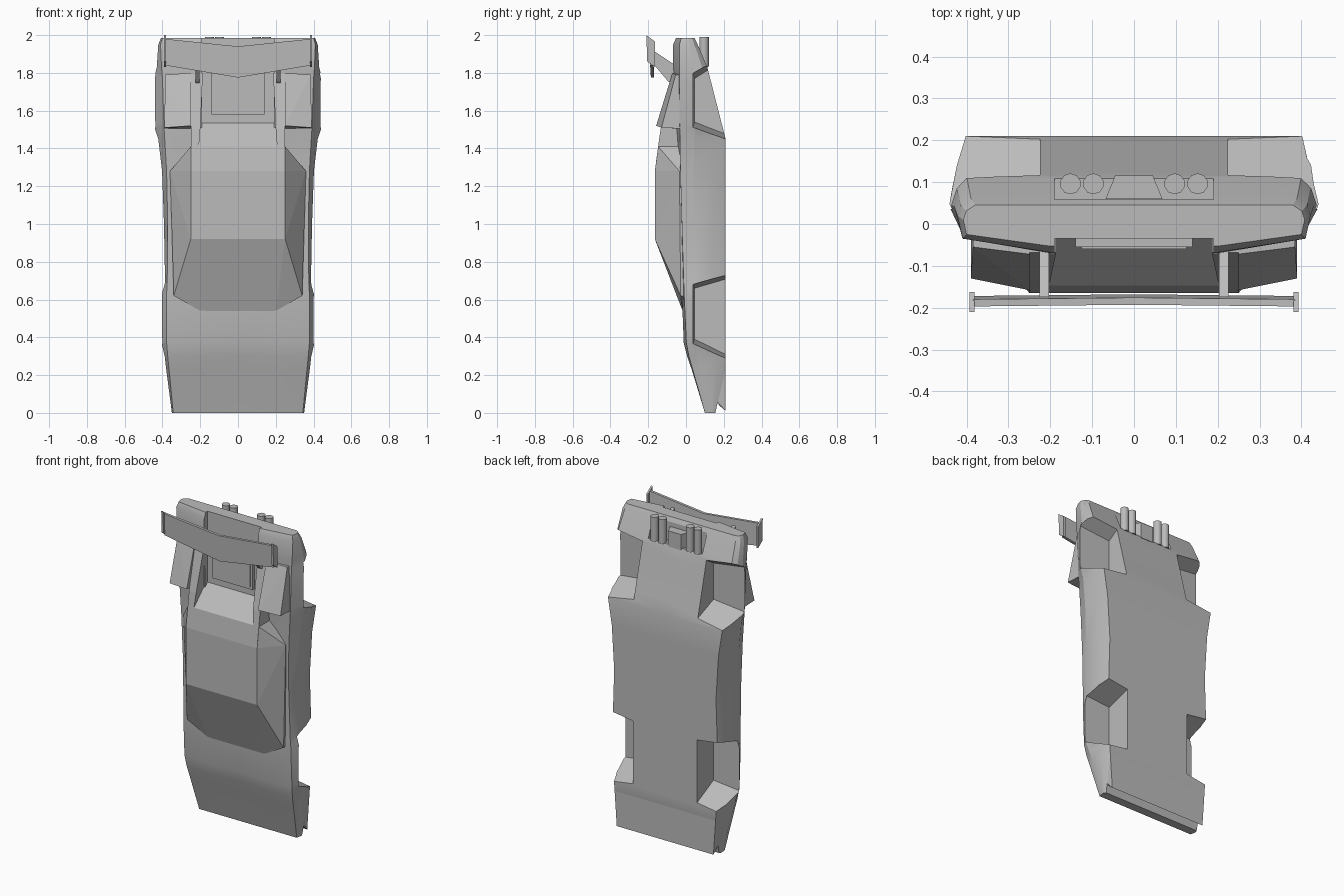
import bpy, bmesh, math

if "Cube" in bpy.data.objects:
    bpy.data.objects.remove(bpy.data.objects["Cube"])

paint = bpy.data.materials.new("body grey")
paint.diffuse_color = (0.5, 0.5, 0.5, 1)
paint.use_nodes = True
paint.node_tree.nodes["Principled BSDF"].inputs["Base Color"].default_value = paint.diffuse_color


def finish(bm, name, smooth=None):
    bmesh.ops.recalc_face_normals(bm, faces=bm.faces)
    me = bpy.data.meshes.new(name)
    bm.to_mesh(me)
    bm.free()
    ob = bpy.data.objects.new(name, me)
    bpy.context.collection.objects.link(ob)
    me.materials.append(paint)
    if smooth:
        bpy.ops.object.select_all(action='DESELECT')
        ob.select_set(True)
        bpy.context.view_layer.objects.active = ob
        bpy.ops.object.shade_smooth_by_angle(angle=math.radians(smooth))
    return ob


def hull(name, pts, mirror=False):
    """Convex solid; mirror adds the same points at -x."""
    if mirror:
        pts = pts + [(-x, y, z) for x, y, z in pts]
    bm = bmesh.new()
    vs = [bm.verts.new(p) for p in pts]
    r = bmesh.ops.convex_hull(bm, input=vs)
    junk = list({v for v in r['geom_interior'] + r['geom_unused'] if isinstance(v, bmesh.types.BMVert)})
    bmesh.ops.delete(bm, geom=junk, context='VERTS')
    bmesh.ops.dissolve_limit(bm, angle_limit=0.01, verts=bm.verts, edges=bm.edges)
    return finish(bm, name)


def box(name, x0, x1, y0, y1, z0, z1):
    return hull(name, [(x, y, z) for x in (x0, x1) for y in (y0, y1) for z in (z0, z1)])


def prism(name, x0, x1, prof):
    return hull(name, [(x, y, z) for x in (x0, x1) for y, z in prof])


def cut(target, cutter):
    cutter.hide_render = True
    cutter.hide_viewport = True
    m = target.modifiers.new("cut", 'BOOLEAN')
    m.operation, m.solver, m.object = 'DIFFERENCE', 'EXACT', cutter


# body stations: z, floor (x, y), widest (x, y), top edge (x, y), shoulder y, centre y
stations = [
    (0.00, .340, .155, .350, .135, .343, .100, .100, .100),
    (0.23, .355, .210, .380, .080, .365, .035, .030, .038),
    (0.30, .360, .210, .388, .060, .372, .015, .006, .018),
    (0.37, .365, .210, .405, .045, .378, .002, -.012, .000),
    (0.63, .370, .210, .405, .045, .378, -.010, -.022, -.020),
    (0.69, .368, .210, .386, .040, .375, -.012, -.022, -.020),
    (1.00, .358, .210, .392, .040, .372, -.022, -.025, -.025),
    (1.28, .375, .210, .402, .040, .378, -.030, -.032, -.032),
    (1.45, .402, .210, .422, .045, .388, -.032, -.050, -.050),
    (1.52, .405, .192, .445, .048, .392, -.033, -.058, -.058),
    (1.77, .405, .128, .445, .048, .400, -.035, -.068, -.068),
    (1.83, .400, .113, .430, .043, .405, -.035, -.070, -.070),
    (1.95, .390, .062, .422, .020, .410, -.035, -.068, -.068),
    (1.985, .380, .045, .408, .010, .400, -.025, -.053, -.053),
]
bm = bmesh.new()
rings = []
for z, fx, fy, wx, wy, ex, ey, sy, cy in stations:
    half = [(.2, sy), (ex, ey), (wx, wy), (fx + .75 * (wx - fx), wy + .6 * (fy - wy)), (fx, fy)]
    loop = [(0, cy)] + half + [(0, fy)] + [(-x, y) for x, y in reversed(half)]
    rings.append([bm.verts.new((x, y, z)) for x, y in loop])
n = len(rings[0])
for a, b in zip(rings, rings[1:]):
    for i in range(n):
        bm.faces.new((a[i], a[(i + 1) % n], b[(i + 1) % n], b[i]))
bm.faces.new(rings[0])
bm.faces.new(rings[-1])
body = finish(bm, "body", 22)

# wheel wells, flaring outwards
wells = {"front": [(.045, .39), (.045, .66), (.25, .72), (.25, .29)],
         "rear": [(.045, 1.54), (.045, 1.77), (.25, 1.90), (.25, 1.46)]}
for name, prof in wells.items():
    mid = sum(z for y, z in prof[:2]) / 2
    for s in (1, -1):
        pts = [(s * .225, y, z) for y, z in prof]
        pts += [(s * .46, y - .01, z + math.copysign(.03, z - mid)) for y, z in prof]
        cut(body, hull(name + "_well_cutter", pts))

# engine deck channel and exhaust recess
cut(body, box("deck_cutter", -.19, .19, -.3, -.035, 1.45, 2.1))
cut(body, box("exhaust_cutter", -.19, .19, .058, .3, 1.84, 2.1))

# lower lip under the nose
hull("nose_lip", [(.340, .21, .01), (.338, .175, .04), (.355, .21, .23), (.345, .165, .06)], True)

# cabin with sloped windscreen and side glass
hull("cabin", [(.25, -.165, .92), (.25, -.165, 1.28), (.25, -.147, 1.41), (.2, -.018, .54),
               (.34, -.028, .62), (.34, .02, .62), (.36, -.035, 1.28), (.36, 0, 1.28),
               (.2, .02, .56), (.25, 0, 1.41)], True)
prism("rear_window", -.21, .21, [(-.147, 1.41), (-.03, 1.54), (0, 1.41)])
box("engine_cover", -.14, .14, -.055, -.03, 1.58, 1.84)
box("engine_cover_panel", -.125, .125, -.06, -.05, 1.595, 1.83)

for s, side in ((1, "right"), (-1, "left")):
    # buttress running from the roof to the tail
    hull("buttress_" + side, [(s * x, y, z) for x, y, z in [
        (.25, -.16, 1.32), (.25, -.135, 1.5), (.25, -.068, 1.8), (.25, 0, 1.8), (.25, 0, 1.32),
        (.207, -.147, 1.41), (.2, -.135, 1.5), (.186, -.068, 1.8), (.186, 0, 1.8), (.207, 0, 1.41)]])
    # wedge-shaped air scoop
    hull("air_scoop_" + side, [(s * x, y, z) for x, y, z in [
        (.25, -.158, 1.52), (.39, -.13, 1.51), (.25, -.04, 1.505), (.39, -.025, 1.505),
        (.25, -.072, 1.80), (.385, -.055, 1.79), (.25, -.04, 1.80), (.385, -.02, 1.79)]])
    # rear wing parts
    prism("wing_strut_" + side, s * .203, s * .226,
          [(-.175, 1.92), (-.055, 1.84), (-.055, 1.73), (-.095, 1.755), (-.175, 1.85)])
    prism("wing_end_plate_" + side, s * .381, s * .393,
          [(-.21, 2.0), (-.163, 1.965), (-.163, 1.83), (-.205, 1.86)])
    hull("wing_blade_" + side, [(x, y, z) for x, z0, z1, o in ((0, 1.775, 1.94, .004), (s * .385, 1.84, 1.98, 0))
                                for y, z in ((-.19 + o, z0), (-.172 + o, z0), (-.197 + o, z1), (-.18 + o, z1))])
    # twin exhaust pipes
    for x in (.097, .152):
        bm = bmesh.new()
        bmesh.ops.create_cone(bm, cap_ends=True, segments=10, radius1=.025, radius2=.025, depth=.155)
        bmesh.ops.translate(bm, verts=bm.verts, vec=(s * x, .096, 1.9125))
        finish(bm, "exhaust_pipe_" + side, 40)

# block between the exhausts
hull("exhaust_block", [(.068, .06, z) for z in (1.83, 1.93)] + [(.045, .116, z) for z in (1.83, 1.93)], True)
